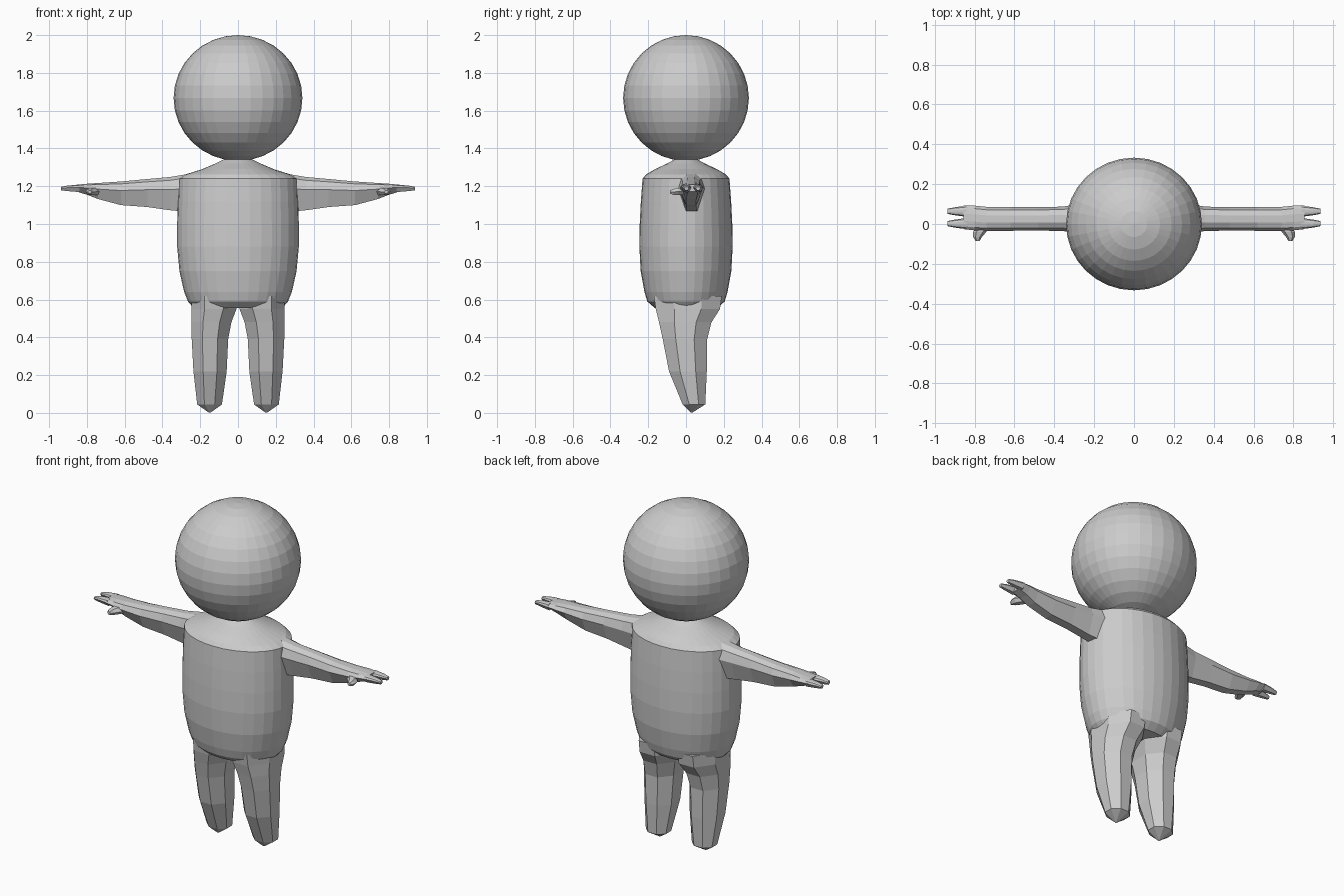
import bpy, bmesh, math

if "Cube" in bpy.data.objects:
    bpy.data.objects.remove(bpy.data.objects["Cube"])

grey = bpy.data.materials.new("plain grey")
grey.diffuse_color = (0.6, 0.6, 0.6, 1)
grey.use_nodes = True
grey.node_tree.nodes["Principled BSDF"].inputs["Base Color"].default_value = grey.diffuse_color


def finish(name, bm):
    bmesh.ops.recalc_face_normals(bm, faces=bm.faces)
    me = bpy.data.meshes.new(name)
    bm.to_mesh(me)
    bm.free()
    me.materials.append(grey)
    ob = bpy.data.objects.new(name, me)
    bpy.context.collection.objects.link(ob)
    return ob


def loft(name, rings, mirror=False):
    """Skin a list of point rings, closing both ends."""
    bm = bmesh.new()
    loops = [[bm.verts.new(p) for p in r] for r in rings]
    n = len(loops[0])
    for a, b in zip(loops, loops[1:]):
        for i in range(n):
            j = (i + 1) % n
            bm.faces.new((a[i], a[j], b[j], b[i]))
    bm.faces.new(loops[0])
    bm.faces.new(loops[-1])
    ob = finish(name, bm)
    if mirror:
        ob.modifiers.new("mirror", 'MIRROR').use_mirror_merge = False
    return ob


def flat_ring(z, x0, x1, y0, y1, n, turn=0.0):
    """Horizontal ellipse filling the given bounds."""
    k = 1 / math.cos(turn)
    pts = []
    for i in range(n):
        a = 2 * math.pi * i / n + turn
        pts.append(((x0 + x1) / 2 + (x1 - x0) / 2 * k * math.cos(a),
                    (y0 + y1) / 2 + (y1 - y0) / 2 * k * math.sin(a), z))
    return pts


def side_ring(x, y0, y1, z0, z1):
    """Arm section across x: broad top, keel-like underside."""
    shape = [(0, .62), (.12, .9), (.35, 1), (.65, 1), (.88, .9), (1, .62),
             (.74, 0), (.3, 0)]
    return [(x, y0 + (y1 - y0) * u, z0 + (z1 - z0) * v) for u, v in shape]


# Head
bm = bmesh.new()
bmesh.ops.create_uvsphere(bm, u_segments=32, v_segments=16, radius=1)
bmesh.ops.scale(bm, vec=(0.341, 0.333, 0.333), verts=bm.verts)
bmesh.ops.translate(bm, vec=(0, 0, 1.667), verts=bm.verts)
finish("head", bm)

# Torso with sloping shoulders: height, half width, half depth
torso = [(0.555, 0.235, 0.165), (0.59, 0.265, 0.205), (0.64, 0.285, 0.22),
         (0.75, 0.31, 0.24), (0.88, 0.322, 0.247), (1.0, 0.322, 0.245),
         (1.12, 0.319, 0.239), (1.24, 0.314, 0.23), (1.262, 0.28, 0.212),
         (1.29, 0.19, 0.165), (1.32, 0.12, 0.1), (1.342, 0.075, 0.06)]
loft("torso", [flat_ring(z, -w, w, -d, d, 32) for z, w, d in torso])

# Legs: height, x bounds, y bounds
leg = [(0.62, 0.01, 0.245, -0.17, 0.19), (0.55, 0.008, 0.247, -0.16, 0.18),
       (0.48, 0.035, 0.247, -0.143, 0.135), (0.39, 0.052, 0.245, -0.123, 0.112),
       (0.22, 0.06, 0.236, -0.09, 0.11), (0.045, 0.085, 0.216, -0.018, 0.102),
       (0.001, 0.146, 0.154, 0.025, 0.033)]
loft("leg", [flat_ring(*s, 8, math.pi / 8) for s in leg], mirror=True)

# Arms: x, y bounds, z bounds
arm = [(0.18, -0.07, 0.12, 1.06, 1.282), (0.28, -0.045, 0.1, 1.065, 1.262),
       (0.36, -0.035, 0.087, 1.073, 1.249), (0.48, -0.033, 0.085, 1.09, 1.238),
       (0.62, -0.034, 0.085, 1.1, 1.225), (0.74, -0.036, 0.086, 1.132, 1.217),
       (0.80, -0.032, 0.092, 1.155, 1.213), (0.855, -0.026, 0.092, 1.172, 1.208)]
loft("arm", [side_ring(*s) for s in arm], mirror=True)

# Two fingers per hand
for name, ya, yb, shift in (("front_finger", -0.026, 0.03, 0.0),
                            ("back_finger", 0.036, 0.092, 0.0)):
    m = (ya + yb) / 2
    loft(name, [side_ring(0.84, ya, yb, 1.169, 1.208),
                side_ring(0.90, m - 0.02, m + 0.02, 1.174, 1.204),
                side_ring(0.936, m - 0.013, m + 0.013, 1.178, 1.197)], mirror=True)


# Thumb pointing forward
def thumb_ring(y, x, z, rx, rz):
    return [(x + rx * math.cos(i * math.pi / 3), y, z + rz * math.sin(i * math.pi / 3))
            for i in range(6)]


loft("thumb", [thumb_ring(0.0, 0.75, 1.172, 0.035, 0.022),
               thumb_ring(-0.04, 0.775, 1.172, 0.033, 0.022),
               thumb_ring(-0.065, 0.785, 1.17, 0.022, 0.018),
               thumb_ring(-0.085, 0.785, 1.17, 0.01, 0.01)], mirror=True)
